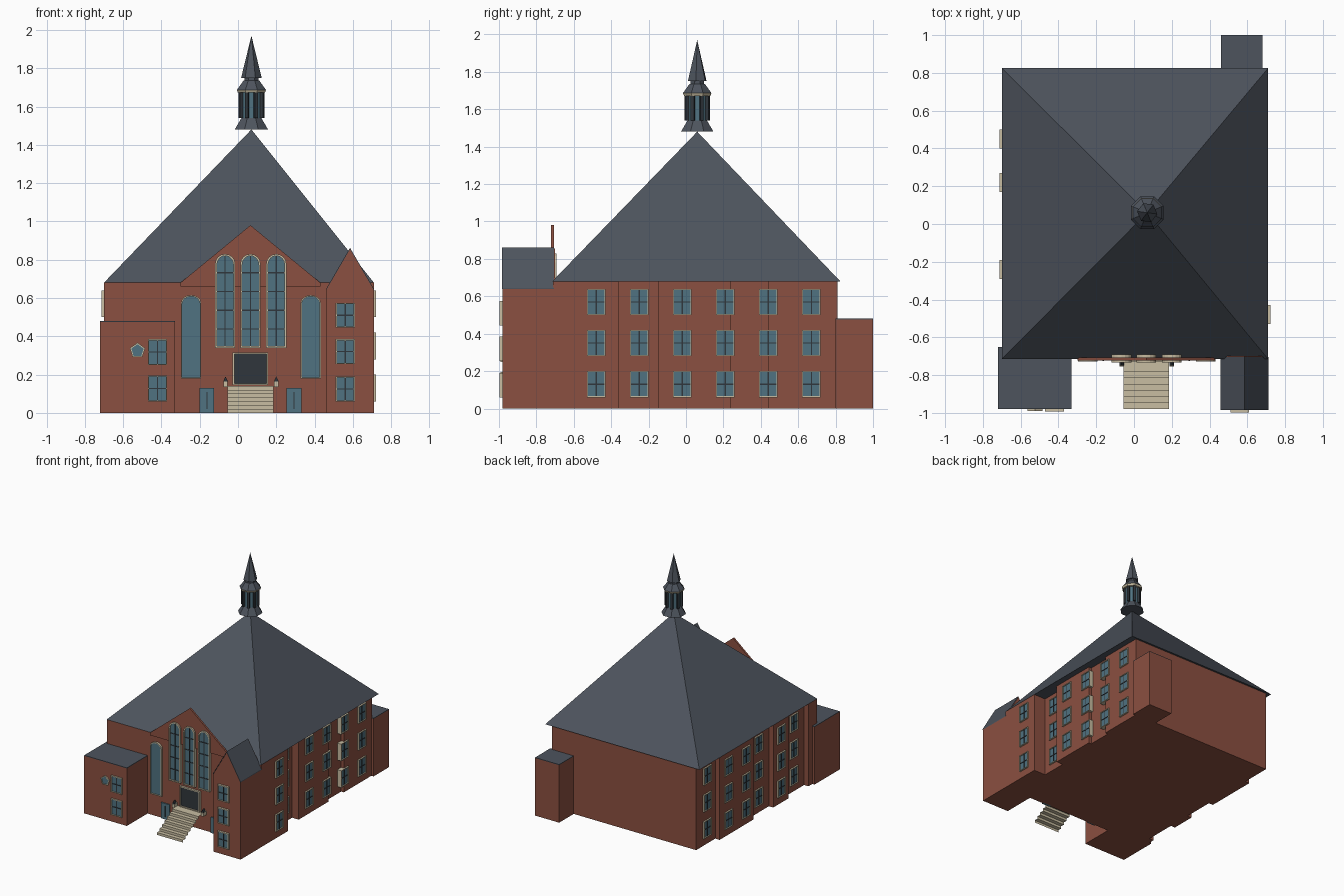
import bpy, bmesh
from math import pi, sin, cos
from mathutils import Matrix, Vector

if "Cube" in bpy.data.objects:
    bpy.data.objects.remove(bpy.data.objects["Cube"])


def material(name, rgb):
    m = bpy.data.materials.new(name)
    m.diffuse_color = (*rgb, 1)
    m.use_nodes = True
    m.node_tree.nodes["Principled BSDF"].inputs["Base Color"].default_value = m.diffuse_color
    return m


BRICK = material("brick", (0.26, 0.08, 0.052))
SLATE = material("slate", (0.075, 0.088, 0.11))
GLASS = material("glass", (0.08, 0.17, 0.22))
CREAM = material("cream", (0.58, 0.51, 0.36))
DARK = material("dark_metal", (0.03, 0.037, 0.045))


def mesh(name, verts, faces, mat, matrix=None):
    me = bpy.data.meshes.new(name)
    me.from_pydata([tuple(v) for v in verts], [], faces)
    bm = bmesh.new()
    bm.from_mesh(me)
    bmesh.ops.recalc_face_normals(bm, faces=bm.faces)
    bm.to_mesh(me)
    bm.free()
    me.materials.append(mat)
    ob = bpy.data.objects.new(name, me)
    if matrix:
        ob.matrix_world = matrix
    bpy.context.collection.objects.link(ob)
    return ob


def prism(name, pts, a, b, mat, axis="z", matrix=None):
    """Extrude a 2D outline from a to b along z (plan) or y (elevation)."""
    put = (lambda p, d: (p[0], p[1], d)) if axis == "z" else (lambda p, d: (p[0], d, p[1]))
    n = len(pts)
    verts = [put(p, a) for p in pts] + [put(p, b) for p in pts]
    sides = [(i, (i + 1) % n, n + (i + 1) % n, n + i) for i in range(n)]
    return mesh(name, verts, sides + [tuple(range(n)), tuple(range(n, 2 * n))], mat, matrix)


def box(name, x0, x1, y0, y1, z0, z1, mat, matrix=None):
    return prism(name, [(x0, y0), (x1, y0), (x1, y1), (x0, y1)], z0, z1, mat, "z", matrix)


def ring(name, outer, inner, a, b, mat, matrix):
    """Flat picture-frame between two matching outlines."""
    n = len(outer)
    verts = [(p[0], d, p[1]) for pts, d in ((outer, a), (inner, a), (outer, b), (inner, b)) for p in pts]
    faces = []
    for i in range(n):
        j = (i + 1) % n
        for k, l in ((0, 1), (2, 3), (0, 2), (1, 3)):
            faces.append((k * n + i, k * n + j, l * n + j, l * n + i))
    return mesh(name, verts, faces, mat, matrix)


def outline(w, h, t=0.0, rise=0.0):
    a, top = w / 2 - t, h - t
    pts = [(-a, t), (a, t)]
    if not rise:
        return pts + [(a, top), (-a, top)]
    return pts + [(a * cos(pi * i / 8), top - rise + rise * sin(pi * i / 8)) for i in range(9)]


FRONT, RIGHT, LEFT = 0, pi / 2, -pi / 2


def window(x, y, z, facing, w=0.1, h=0.14, rise=0.0, bars=1, frame=0.006, split=True, glass=GLASS):
    m = Matrix.Translation((x, y, z)) @ Matrix.Rotation(facing, 4, "Z")
    prism("window_glass", outline(w, h, frame, rise), -0.004, 0.03, glass, "y", m)
    ring("window_frame", outline(w, h, 0, rise), outline(w, h, frame, rise), -0.012, 0.03, CREAM, m)
    if split:
        box("window_mullion", -0.003, 0.003, -0.008, 0, frame, h - frame, DARK, m)
    for i in range(bars):
        zc = h * (i + 1) / (bars + 1)
        box("window_bar", -w / 2 + frame, w / 2 - frame, -0.008, 0, zc - 0.003, zc + 0.003, DARK, m)


# Main body with stepped side walls
right_side = [(.71, -.71), (.71, -.36), (.60, -.36), (.60, -.15), (.66, -.15), (.66, .24),
              (.635, .24), (.635, .44), (.66, .44), (.66, .81)]
left_side = [(-.66, .81), (-.66, .56), (-.70, .56), (-.70, .12), (-.66, .12), (-.66, -.14),
             (-.70, -.14), (-.70, -.34), (-.66, -.34), (-.66, -.60), (-.70, -.60), (-.70, -.71)]
prism("main_walls", right_side + left_side, 0, 0.68, BRICK)

# Pyramid roof
mesh("main_roof", [(-.70, -.715, .68), (.71, -.715, .68), (.71, .825, .68), (-.70, .825, .68), (.07, .06, 1.48)],
     [(0, 1, 4), (1, 2, 4), (2, 3, 4), (3, 0, 4), (0, 1, 2, 3)], SLATE)

# Front gable, a thin free-standing wall
prism("front_gable", [(-.30, .66), (.43, .66), (.43, .68), (.065, .98), (-.30, .68)], -.722, -.706, BRICK, "y")

# Low flat-roofed wings
for name, x0, x1, y0, y1 in (("front_left_wing", -.72, -.33, -.98, -.65), ("back_wing", .46, .68, .80, 1.0)):
    box(name + "_walls", x0, x1, y0, y1, 0, .475, BRICK)
    box(name + "_roof", x0, x1, y0, y1, .475, .48, SLATE)

# Gabled tower at the front right
prism("tower_walls", [(.46, 0), (.71, 0), (.71, .64), (.585, .855), (.46, .64)], -.98, -.70, BRICK, "y")
for s in (-1, 1):
    e = .585 + s * .126
    prism("tower_roof", [(.585, .855), (e, .638), (e, .645), (.585, .862)], -.985, -.705, SLATE, "y")

# Side windows, three rows each
for z in (.06, .28, .50):
    for y, x in ((-.48, .71), (-.25, .60), (-.02, .66), (.21, .66), (.44, .66), (.67, .66)):
        window(x, y, z, RIGHT)
    for y, x in ((-.46, -.66), (-.24, -.70), (0, -.66), (.22, -.70), (.45, -.70), (.67, -.66)):
        window(x, y, z, LEFT)

# Front windows of tower and wing
for z in (.06, .255, .445):
    window(.56, -.985, z, FRONT, h=.13)
for z in (.06, .25):
    window(-.42, -.98, z, FRONT, h=.135)
pent = lambda r: [(-.525 + r * cos(.3 + 2 * pi * i / 5), .325 + r * sin(.3 + 2 * pi * i / 5)) for i in range(5)]
prism("round_window_glass", pent(.034), -.985, -.97, GLASS, "y")
ring("round_window_frame", pent(.042), pent(.034), -.99, -.97, CREAM, None)

# Tall arched windows
for x in (-.067, .065, .20):
    window(x, -.722, .34, FRONT, w=.105, h=.49, rise=.05, bars=4, frame=.009)
for x in (-.245, .38):
    window(x, -.715, .18, FRONT, w=.105, h=.435, rise=.04, bars=0, split=False)

# Entrance, lower doors and lamps
window(.065, -.715, .145, FRONT, w=.185, h=.17, bars=0, frame=.008, split=False, glass=DARK)
for x in (-.1625, .2925):
    box("lower_door", x - .038, x + .038, -.72, -.70, 0, .13, GLASS)
    box("lower_door_handle", x - .003, x + .003, -.724, -.72, .02, .11, DARK)
for x in (-.065, .20):
    box("lamp_base", x - .011, x + .011, -.755, -.71, .135, .165, CREAM)
    prism("lamp_top", [(x - .012, .165), (x + .012, .165), (x, .19)], -.75, -.726, DARK, "y")

# Entrance stairs as a folded sheet
steps, verts = 7, []
for i in range(steps):
    y = -.98 + i * .23 / steps
    for yy, zz in ((y, i * .02), (y, (i + 1) * .02)):
        verts += [(-.055, yy, zz), (.185, yy, zz)]
verts += [(-.055, -.71, .14), (.185, -.71, .14)]
mesh("entrance_stairs", verts, [(i, i + 1, i + 3, i + 2) for i in range(0, len(verts) - 2, 2)], CREAM)


# Steeple in stacked octagonal stages
def stage(name, r0, z0, r1, z1, mat, n=8):
    bm = bmesh.new()
    bmesh.ops.create_cone(bm, cap_ends=True, segments=n, radius1=r0, radius2=r1, depth=z1 - z0)
    bmesh.ops.rotate(bm, verts=bm.verts, matrix=Matrix.Rotation(pi / 8, 3, "Z"))
    bmesh.ops.translate(bm, verts=bm.verts, vec=Vector((.07, .06, (z0 + z1) / 2)))
    me = bpy.data.meshes.new(name)
    bm.to_mesh(me)
    bm.free()
    me.materials.append(mat)
    bpy.context.collection.objects.link(bpy.data.objects.new(name, me))


stage("steeple_skirt", .094, 1.48, .05, 1.55, SLATE)
stage("steeple_core", .056, 1.54, .056, 1.68, GLASS)
for i in range(8):
    a = pi / 8 + i * pi / 4
    box("steeple_post", -.009, .009, -.009, .009, 1.54, 1.68, DARK,
        Matrix.Translation((.07 + .06 * cos(a), .06 + .06 * sin(a), 0)) @ Matrix.Rotation(a, 4, "Z"))
stage("steeple_cornice", .076, 1.672, .083, 1.687, CREAM)
stage("steeple_hood", .082, 1.687, .045, 1.735, SLATE)
stage("steeple_neck", .04, 1.73, .04, 1.752, SLATE)
stage("steeple_spire", .054, 1.75, 0, 1.97, SLATE, 6)
